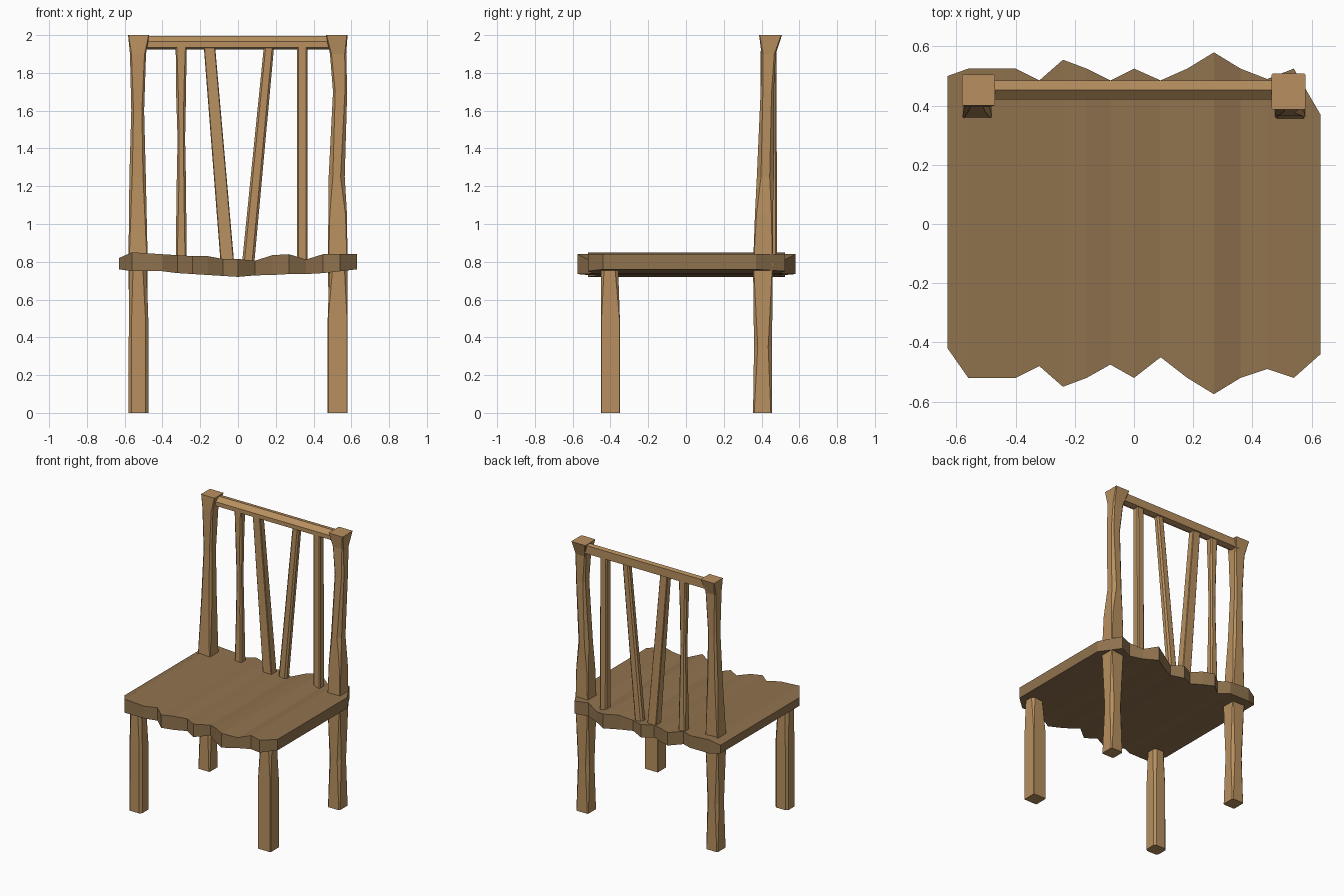
import bpy, bmesh


def material(name, color):
    m = bpy.data.materials.new(name)
    m.diffuse_color = color
    return m


WOOD = material("light_wood", (0.48, 0.28, 0.115, 1))
SEAT_WOOD = material("seat_wood", (0.28, 0.17, 0.077, 1))


def loft(name, rings, mat):
    """Skin equal-length rings into a closed flat-shaded solid."""
    bm = bmesh.new()
    vs = [[bm.verts.new(p) for p in r] for r in rings]
    n = len(rings[0])
    for a, b in zip(vs, vs[1:]):
        for i in range(n):
            j = (i + 1) % n
            bm.faces.new((a[i], a[j], b[j], b[i]))
    bm.faces.new(vs[0])
    bm.faces.new(vs[-1])
    bmesh.ops.recalc_face_normals(bm, faces=bm.faces)
    me = bpy.data.meshes.new(name)
    bm.to_mesh(me)
    bm.free()
    me.materials.append(mat)
    ob = bpy.data.objects.new(name, me)
    bpy.context.collection.objects.link(ob)
    return ob


def whittled(name, sections):
    """Hand-carved upright: sections are (z, x0, x1, y0, y1, corner cut)."""
    rings = []
    for z, x0, x1, y0, y1, c in sections:
        rings.append([(x0 + c, y0, z), (x1 - c, y0, z), (x1, y0 + c, z), (x1, y1 - c, z),
                      (x1 - c, y1, z), (x0 + c, y1, z), (x0, y1 - c, z), (x0, y0 + c, z)])
    return loft(name, rings, WOOD)


# Seat slab: x, front y, back y, underside z, top z
stations = [
    (-.63, -.42, .50, .76, .82), (-.56, -.52, .525, .75, .85),
    (-.40, -.52, .525, .75, .84), (-.32, -.48, .485, .74, .835),
    (-.24, -.55, .555, .735, .83), (-.16, -.52, .525, .73, .83),
    (-.08, -.475, .485, .725, .815), (0, -.52, .525, .72, .815),
    (.09, -.45, .485, .728, .805), (.18, -.52, .525, .73, .835),
    (.27, -.575, .58, .735, .84), (.36, -.52, .525, .735, .812),
    (.45, -.49, .49, .74, .84), (.54, -.52, .525, .75, .842),
    (.63, -.44, .37, .76, .84)]
loft("seat", [[(x, f, lo), (x, f, hi), (x, b, hi), (x, b, lo)]
              for x, f, b, lo, hi in stations], SEAT_WOOD)

# Front legs
whittled("front_leg_left", [
    (0, -.58, -.475, -.45, -.35, .015), (.5, -.578, -.475, -.45, -.35, .015),
    (.79, -.575, -.485, -.45, -.36, .02)])
whittled("front_leg_right", [
    (0, .475, .58, -.45, -.35, .003), (.5, .475, .58, -.45, -.35, .003),
    (.79, .485, .58, -.45, -.36, .018)])

# Back posts, running from floor to top with a slight backward lean
whittled("back_post_left", [
    (0, -.575, -.48, .355, .455, .006), (.35, -.575, -.48, .36, .455, .02),
    (.80, -.58, -.478, .355, .46, .004), (1.25, -.575, -.488, .38, .465, .015),
    (1.6, -.565, -.497, .395, .465, .012), (1.9, -.572, -.487, .395, .475, .008),
    (2, -.582, -.47, .40, .505, .003)])
whittled("back_post_right", [
    (0, .48, .578, .355, .455, .006), (.35, .48, .575, .36, .455, .02),
    (.78, .477, .58, .355, .46, .003), (1.05, .478, .577, .365, .46, .008),
    (1.25, .48, .565, .375, .465, .022), (1.7, .503, .578, .395, .465, .012),
    (1.9, .487, .573, .40, .475, .008), (2, .465, .58, .387, .508, .004)])

# Top rail with a planed front edge
rail = [(.42, 1.935), (.42, 1.965), (.452, 1.995), (.485, 1.99), (.485, 1.93), (.45, 1.925)]
loft("top_rail", [[(x, y, z) for y, z in rail] for x in (-.51, .51)], WOOD)

# Back spindles: two uprights and a splayed pair
whittled("spindle_outer_left", [
    (.79, -.33, -.272, .425, .483, .008), (1.2, -.325, -.275, .43, .478, .012),
    (1.45, -.32, -.28, .433, .472, .008), (1.7, -.328, -.275, .428, .475, .012),
    (1.95, -.33, -.272, .425, .478, .006)])
whittled("spindle_inner_left", [
    (.79, -.092, -.02, .42, .483, .004), (1.95, -.182, -.122, .427, .475, .004)])
whittled("spindle_inner_right", [
    (.78, .02, .085, .43, .48, .012), (1.95, .138, .192, .43, .475, .01)])
whittled("spindle_outer_right", [
    (.79, .312, .368, .425, .483, .008), (1.95, .312, .368, .425, .478, .008)])
